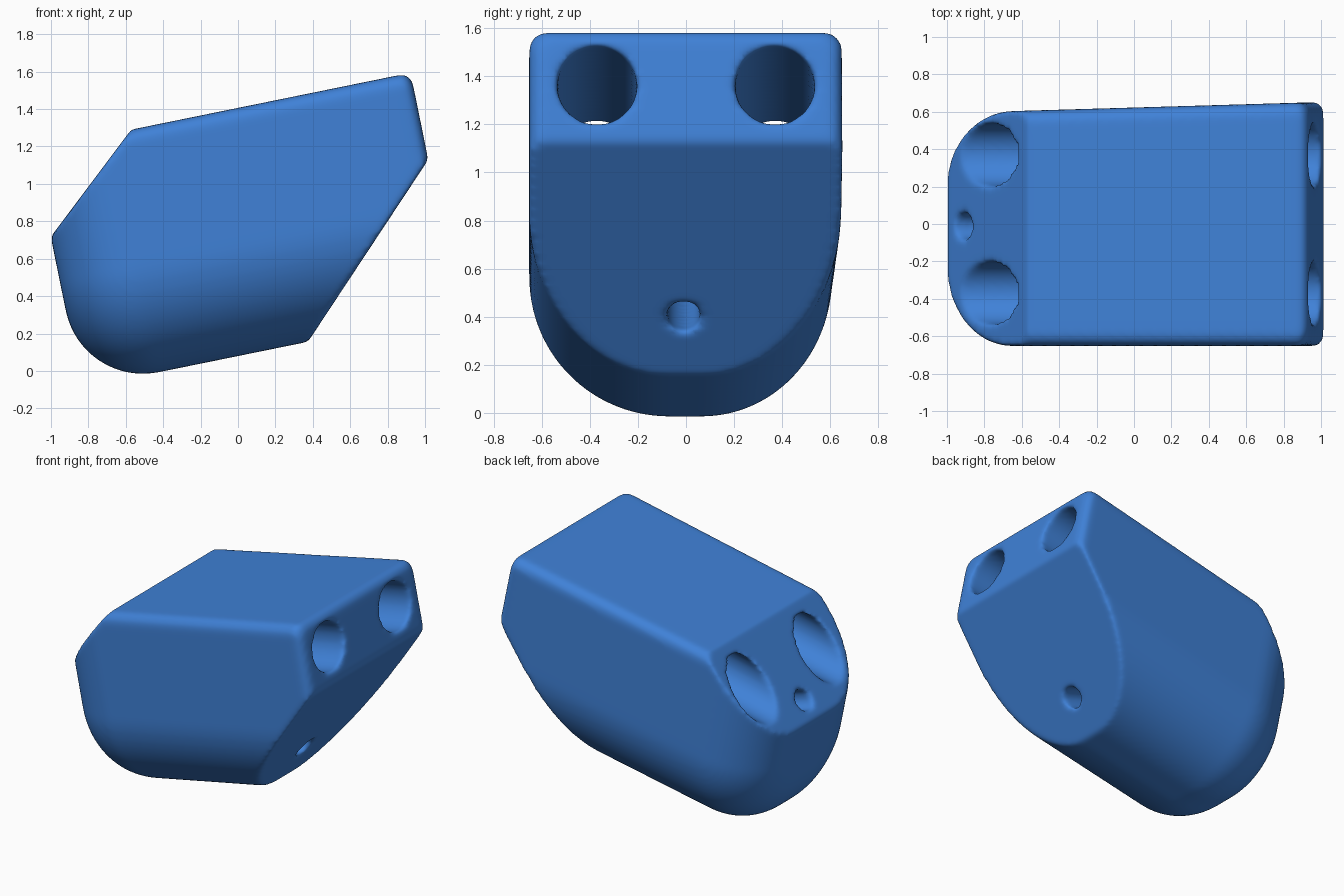
import bpy, bmesh, math
from mathutils import Vector

if "Cube" in bpy.data.objects:
    bpy.data.objects.remove(bpy.data.objects["Cube"])

TILT = math.radians(11.5)
C, S = math.cos(TILT), math.sin(TILT)
BOTTOM, TOP, HALF = 0.078, 1.378, 0.652   # block size in its tilted frame
BACK, FRONT = -0.838, 1.222


def world(s, y, t):
    """Tilted block frame to world, with a slight taper on the far side."""
    x, z = s * C - t * S, s * S + t * C
    if y > 0:
        y *= 1 - 0.045 * (1 - x)
    return Vector((x, y, z))


def section(s, d, d_top=0.0):
    """U-shaped cross-section, inset by d."""
    w, r, rt = HALF - d, max(0.58 - d, 0.05), 0.07
    bot, top = BOTTOM + d, TOP - d_top
    right = [(w - r + r * math.sin(a), bot + r - r * math.cos(a))
             for a in (math.pi / 2 * i / 24 for i in range(25))]
    right += [(w - rt + rt * math.cos(a), top - rt + rt * math.sin(a))
              for a in (math.pi / 2 * i / 6 for i in range(7))]
    pts = right + [(-y, t) for y, t in reversed(right)]
    return [world(s, y, t) for y, t in pts]


def cut(bm, point, normal):
    """Slice away everything beyond a plane and cap it."""
    geom = bm.verts[:] + bm.edges[:] + bm.faces[:]
    res = bmesh.ops.bisect_plane(bm, geom=geom, plane_co=point, plane_no=normal,
                                 clear_outer=True)
    edges = [e for e in res["geom_cut"] if isinstance(e, bmesh.types.BMEdge)]
    bmesh.ops.contextual_create(bm, geom=edges)


# Block: lofted sections with a big round at the back and a small one in front
bm = bmesh.new()
R1, R2 = 0.42, 0.06
rings = []
for i in range(17):
    a = math.pi / 2 * i / 16
    rings.append(section(BACK + R1 * (1 - math.cos(a)), R1 * (1 - math.sin(a))))
for i in range(6):
    a = math.pi / 2 * i / 5
    d = R2 * (1 - math.cos(a))
    rings.append(section(FRONT - R2 * (1 - math.sin(a)), d, d))
rings = [[bm.verts.new(p) for p in ring] for ring in rings]
n = len(rings[0])
for a, b in zip(rings, rings[1:]):
    for i in range(n):
        j = (i + 1) % n
        bm.faces.new((a[i], a[j], b[j], b[i]))
bm.faces.new(rings[0])
bm.faces.new(rings[-1])

# Sloped faces: under the front end and above the back end
cut(bm, (0.42, 0, 0.225), (0.834, 0, -0.551))
cut(bm, (-0.965, 0, 0.765), (-0.80, 0, 0.60))
bmesh.ops.recalc_face_normals(bm, faces=bm.faces)
mesh = bpy.data.meshes.new("block")
bm.to_mesh(mesh)
bm.free()
block = bpy.data.objects.new("block", mesh)
bpy.context.collection.objects.link(block)

blue = bpy.data.materials.new("blue")
blue.diffuse_color = (0.05, 0.22, 0.68, 1)
blue.use_nodes = True
blue.node_tree.nodes["Principled BSDF"].inputs["Base Color"].default_value = blue.diffuse_color
mesh.materials.append(blue)


def drill(name, p, q, radius):
    """Round hole along the line p-q."""
    p, q = Vector(p), Vector(q)
    axis = q - p
    bpy.ops.mesh.primitive_cylinder_add(
        vertices=48, radius=radius, depth=axis.length * 1.6, location=(p + q) / 2,
        rotation=axis.to_track_quat("Z", "Y").to_euler())
    cutter = bpy.context.object
    cutter.name = name
    cutter.data.materials.append(blue)
    cutter.hide_render = True
    cutter.hide_set(True)
    mod = block.modifiers.new(name, "BOOLEAN")
    mod.operation, mod.solver, mod.object = "DIFFERENCE", "EXACT", cutter


# Two large bores along the block and one thin bore slanting down to the front
for side, y in (("left", -0.37), ("right", 0.37)):
    drill(f"{side}_bore_cutter", (-0.78, y, 1.01), (0.97, y, 1.365), 0.165)
drill("thin_bore_cutter", (-0.92, -0.01, 0.83), (0.53, -0.01, 0.40), 0.07)

# Soften every edge
remesh = block.modifiers.new("remesh", "REMESH")
remesh.mode, remesh.voxel_size, remesh.use_smooth_shade = "VOXEL", 0.015, True
soften = block.modifiers.new("soften", "SMOOTH")
soften.factor, soften.iterations = 0.5, 12
